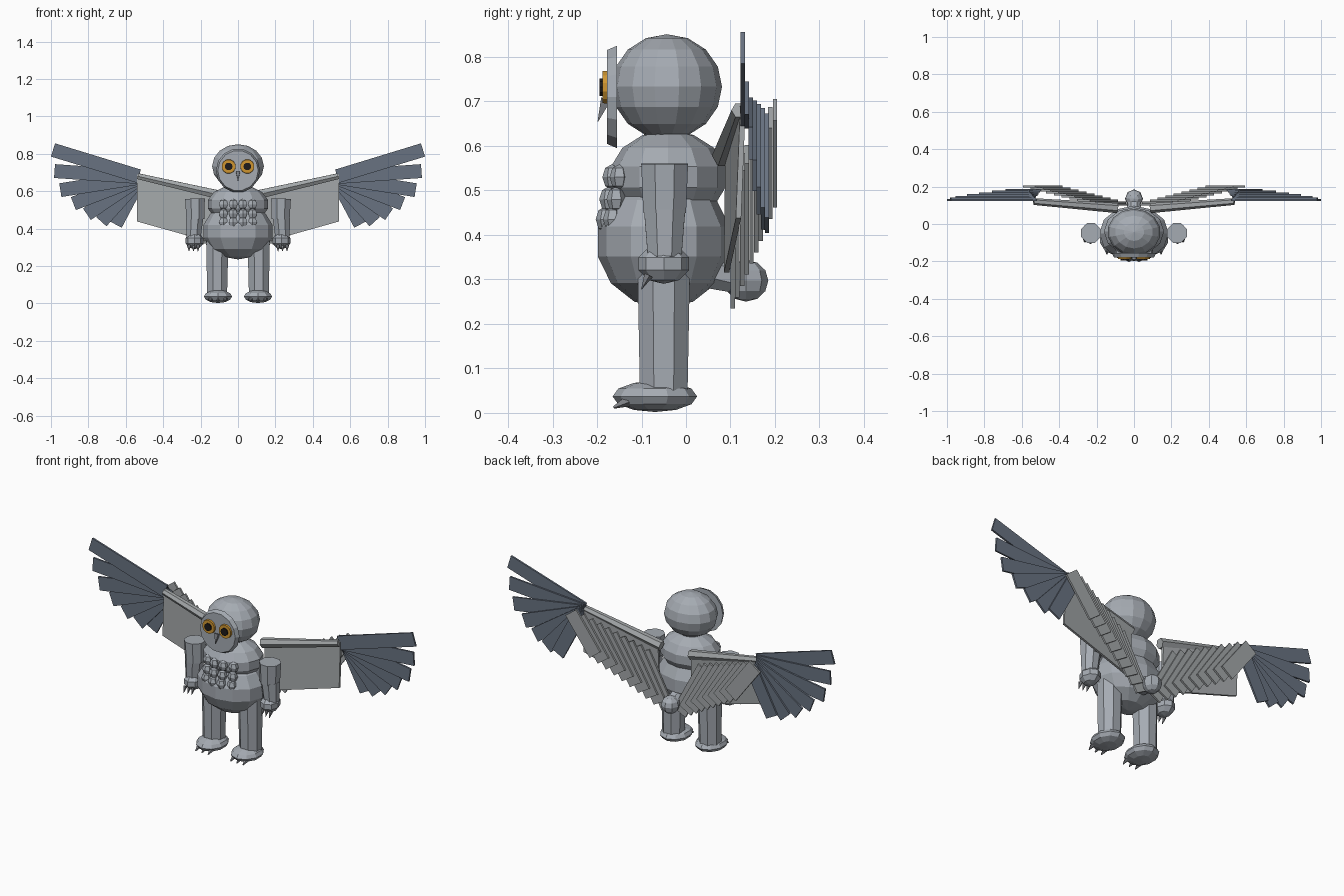
import bpy, bmesh, math
from mathutils import Matrix, Vector

cube = bpy.data.objects.get("Cube")
if cube:
    bpy.data.objects.remove(cube, do_unlink=True)


def material(name, r, g, b):
    m = bpy.data.materials.new(name)
    m.use_nodes = True
    m.diffuse_color = (r, g, b, 1)
    for n in m.node_tree.nodes:
        if n.type == 'BSDF_PRINCIPLED':
            n.inputs["Base Color"].default_value = (r, g, b, 1)
            n.inputs["Roughness"].default_value = 0.8
    return m


GREY = material("body grey", 0.38, 0.41, 0.45)
PALE = material("wing grey", 0.37, 0.39, 0.40)
SLATE = material("flight feather slate", 0.14, 0.17, 0.22)
HORN = material("horn grey", 0.22, 0.23, 0.25)
AMBER = material("amber", 0.62, 0.30, 0.03)
BLACK = material("pupil black", 0.012, 0.01, 0.01)


def finish(name, bm, mat, matrix=Matrix()):
    bmesh.ops.transform(bm, matrix=matrix, verts=bm.verts)
    bmesh.ops.recalc_face_normals(bm, faces=bm.faces)
    me = bpy.data.meshes.new(name)
    bm.to_mesh(me)
    bm.free()
    me.materials.append(mat)
    ob = bpy.data.objects.new(name, me)
    bpy.context.collection.objects.link(ob)
    return ob


def place(loc, size=(1, 1, 1), rot=Matrix()):
    return Matrix.Translation(loc) @ rot @ Matrix.Diagonal((*size, 1))


def ball(name, loc, radii, mat, segs=12, rings=7):
    bm = bmesh.new()
    bmesh.ops.create_uvsphere(bm, u_segments=segs, v_segments=rings, radius=1)
    return finish(name, bm, mat, place(loc, radii))


def tube(name, a, b, r1, r2, mat, sides=8, squash=1):
    """Tapered prism from point a to point b."""
    a, b = Vector(a), Vector(b)
    bm = bmesh.new()
    bmesh.ops.create_cone(bm, cap_ends=True, segments=sides, radius1=r1,
                          radius2=r2, depth=(b - a).length)
    bmesh.ops.rotate(bm, verts=bm.verts, matrix=Matrix.Rotation(math.pi / sides, 3, 'Z'))
    rot = (b - a).to_track_quat('Z', 'Y').to_matrix().to_4x4()
    return finish(name, bm, mat, place((a + b) / 2, (squash, 1, 1), rot))


def feather(name, root, angle, length, width, side, mat):
    """Flat plate starting at root, angle in degrees above the outward direction."""
    t = math.radians(angle)
    d = Vector((side * math.cos(t), 0, math.sin(t)))
    rot = Matrix.Rotation(math.atan2(-d.z, d.x), 4, 'Y')
    bm = bmesh.new()
    bmesh.ops.create_cube(bm, size=1)
    start = Vector((side * root[0], root[1], root[2]))
    return finish(name, bm, mat, place(start + d * length / 2, (length, 0.01, width), rot))


# Torso and head
ball("belly", (0, -0.05, 0.385), (0.19, 0.152, 0.15), GREY)
ball("chest", (0, -0.04, 0.53), (0.165, 0.132, 0.105), GREY)
ball("head", (0, -0.043, 0.733), (0.142, 0.124, 0.118), GREY, 14, 8)
tube("face_disc", (0, -0.155, 0.71), (0, -0.178, 0.71), 0.118, 0.108, GREY, 14)
tube("beak", (0, -0.18, 0.705), (0, -0.198, 0.655), 0.016, 0.001, HORN, 4)
ball("tail", (0, 0.135, 0.297), (0.048, 0.05, 0.047), GREY, 8, 6)
tube("tail_root", (0, 0.06, 0.32), (0, 0.14, 0.297), 0.045, 0.035, GREY)

# Breast tufts in three rows
for row, (z, y) in enumerate([(0.53, -0.168), (0.48, -0.175), (0.435, -0.183)]):
    for col in range(4):
        x = (col - 1.5) * 0.052
        ball("breast_tuft", (x, y + x * x * 3, z), (0.027, 0.022, 0.029), GREY, 6, 4)

for s in (1, -1):
    # Eyes
    tube("iris", (s * 0.05, -0.17, 0.732), (s * 0.05, -0.188, 0.732), 0.039, 0.037, AMBER, 12)
    tube("pupil", (s * 0.05, -0.18, 0.732), (s * 0.05, -0.194, 0.732), 0.021, 0.021, BLACK, 10)

    # Arms, hands and claws
    tube("upper_arm", (s * 0.228, -0.048, 0.45), (s * 0.23, -0.048, 0.56), 0.052, 0.057, GREY)
    tube("forearm", (s * 0.238, -0.048, 0.35), (s * 0.232, -0.048, 0.455), 0.041, 0.05, GREY)
    ball("hand", (s * 0.233, -0.05, 0.335), (0.05, 0.06, 0.045), GREY, 8, 5)
    for i in (-1, 0, 1):
        x = s * 0.238 + i * 0.024
        tube("hand_claw", (x, -0.085, 0.31), (x, -0.1, 0.278), 0.011, 0.001, HORN, 5)

    # Legs, feet and toes
    tube("leg", (s * 0.112, -0.05, 0.05), (s * 0.11, -0.05, 0.34), 0.058, 0.064, GREY, 8)
    ball("foot", (s * 0.107, -0.07, 0.037), (0.079, 0.095, 0.035), GREY, 10, 6)
    for i in (-1, 0, 1):
        x = s * 0.107 + i * 0.038
        tube("toe_claw", (x, -0.13, 0.028), (x, -0.163, 0.012), 0.014, 0.003, HORN, 5)

    # Wing panel and leading edge
    bm = bmesh.new()
    outline = [(0.1, 0.088, 0.58), (0.54, 0.122, 0.69), (0.54, 0.112, 0.438), (0.1, 0.085, 0.315)]
    face = bm.faces.new([bm.verts.new((s * x, y, z)) for x, y, z in outline])
    back = bmesh.ops.extrude_face_region(bm, geom=[face])["geom"]
    bmesh.ops.translate(bm, vec=(0, 0.012, 0),
                        verts=[v for v in back if isinstance(v, bmesh.types.BMVert)])
    finish("wing_panel", bm, PALE)
    tube("wing_leading_edge", (s * 0.09, 0.085, 0.578), (s * 0.535, 0.12, 0.68),
         0.027, 0.018, PALE, 6)

    # Flight feathers, fanned and stacked backwards
    fan = [(17, 0.48), (4, 0.452), (-9, 0.425), (-21, 0.375), (-34, 0.335), (-48, 0.3), (-62, 0.265)]
    for i, (angle, length) in enumerate(fan):
        feather("flight_feather", (0.53, 0.128 + i * 0.009, 0.68 - i * 0.004),
                angle, length, 0.074, s, SLATE)

    # Covert feathers, stepping up and back towards the wing tip
    count = 10
    for i in range(count):
        f = i / (count - 1)
        tilt = 62 - 9 * f
        t = math.radians(tilt)
        peak_x, peak_z = 0.15 + 0.38 * f, 0.55 + 0.155 * f
        root = (peak_x + 0.04 * math.sin(t), 0.105 + 0.095 * f, peak_z - 0.04 * math.cos(t))
        feather("covert_feather", root, 180 + tilt, 0.315 - 0.07 * f, 0.08, s, PALE)
